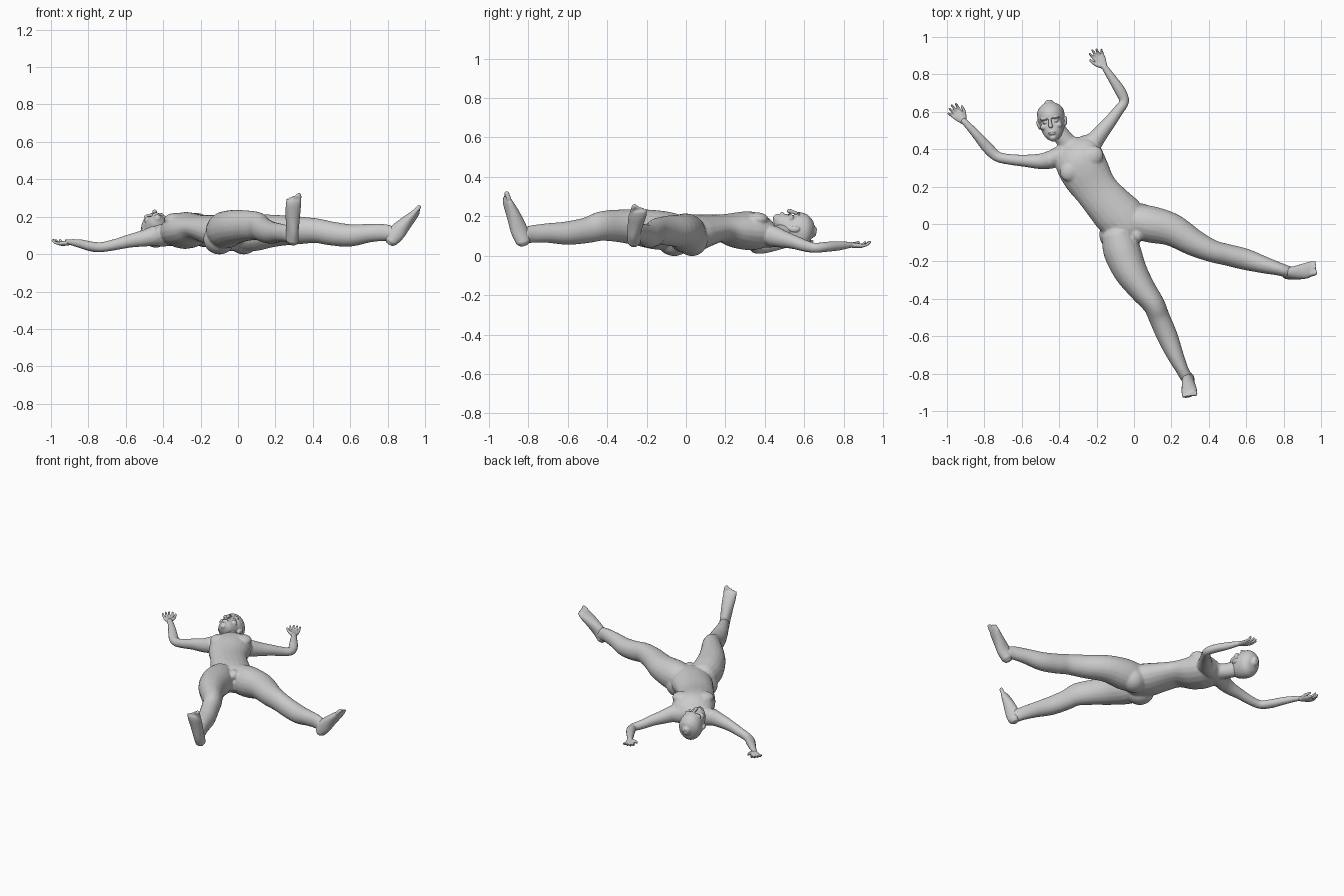
import bpy, bmesh
from math import sin, cos, pi, radians
from mathutils import Vector, Matrix

UP = Vector((0, 0, 1))


def catmull(a, b, c, d, t):
    return [0.5 * (2 * q + (r - p) * t + (2 * p - 5 * q + 4 * r - s) * t * t
                   + (3 * q - p - 3 * r + s) * t ** 3) for p, q, r, s in zip(a, b, c, d)]


def loft(bm, secs, side=None, sub=4, n=20):
    """Smooth closed tube through (x, y, z, half_width, half_height) ellipses."""
    pts = []
    for i in range(len(secs) - 1):
        quad = (secs[max(i - 1, 0)], secs[i], secs[i + 1], secs[min(i + 2, len(secs) - 1)])
        pts += [catmull(*quad, k / sub) for k in range(sub)]
    pts.append(list(secs[-1]))
    for end, nxt in ((0, 1), (-1, -2)):          # rounded ends
        p, q = Vector(pts[end][:3]), Vector(pts[nxt][:3])
        w, h = pts[end][3:]
        tip = p + (p - q).normalized() * min(w, h) * 0.6
        cap = [*tip, w * 0.55, h * 0.55]
        pts.insert(0, cap) if end == 0 else pts.append(cap)
    rings = []
    for i, p in enumerate(pts):
        t = (Vector(pts[min(i + 1, len(pts) - 1)][:3]) - Vector(pts[max(i - 1, 0)][:3])).normalized()
        s = Vector(side).normalized() if side else t.cross(UP).normalized()
        u = s.cross(t).normalized()
        rings.append([bm.verts.new(Vector(p[:3]) + s * p[3] * cos(2 * pi * k / n)
                                   + u * p[4] * sin(2 * pi * k / n)) for k in range(n)])
    for a, b in zip(rings, rings[1:]):
        for k in range(n):
            bm.faces.new((a[k], a[(k + 1) % n], b[(k + 1) % n], b[k]))
    bm.faces.new(rings[0])
    bm.faces.new(rings[-1])


def ball(bm, loc, radii, rot=0):
    m = Matrix.Translation(loc) @ Matrix.Rotation(radians(rot), 4, 'Z') @ Matrix.Diagonal((*radii, 1))
    bmesh.ops.create_uvsphere(bm, u_segments=20, v_segments=12, radius=1, matrix=m)


def finish(bm, name, matrix=None, voxel=0, smooth=0):
    bmesh.ops.recalc_face_normals(bm, faces=bm.faces)
    if matrix:
        bm.transform(matrix)
    for f in bm.faces:
        f.smooth = True
    me = bpy.data.meshes.new(name)
    bm.to_mesh(me)
    bm.free()
    ob = bpy.data.objects.new(name, me)
    bpy.context.collection.objects.link(ob)
    if voxel:
        r = ob.modifiers.new("blend", 'REMESH')
        r.mode, r.voxel_size, r.use_smooth_shade = 'VOXEL', voxel, True
        s = ob.modifiers.new("soften", 'SMOOTH')
        s.factor, s.iterations = 0.5, smooth


# Body: torso, shoulders, neck, limbs blended into one skin
body = bmesh.new()
ACROSS = (0.82, 0.57, 0)
loft(body, [(.02, -.065, .105, .06, .05), (-.015, -.03, .11, .11, .09), (-.075, .04, .115, .13, .095),
            (-.14, .11, .13, .122, .08), (-.2, .18, .14, .116, .07), (-.25, .26, .13, .13, .092),
            (-.29, .335, .125, .135, .098), (-.32, .385, .115, .12, .08), (-.34, .415, .11, .08, .055)], ACROSS)
loft(body, [(-.475, .33, .09, .04, .045), (-.41, .36, .1, .05, .06), (-.33, .395, .105, .05, .06),
            (-.26, .425, .1, .05, .06), (-.195, .45, .09, .04, .045)])
loft(body, [(-.31, .37, .11, .08, .06), (-.355, .43, .105, .053, .05), (-.4, .49, .11, .046, .05),
            (-.43, .53, .115, .048, .05)])
# chest muscles, buttocks, pubic mound
ball(body, (-.335, .285, .185), (.065, .055, .035), 35)
ball(body, (-.225, .36, .185), (.065, .055, .035), 35)
ball(body, (-.1, -.06, .08), (.085, .09, .082), 30)
ball(body, (.03, .03, .08), (.085, .08, .082), 30)
ball(body, (.012, -.06, .17), (.028, .04, .032), 35)
# legs
loft(body, [(-.01, .02, .11, .085, .09), (.08, .0, .115, .098, .1), (.2, -.03, .125, .088, .085),
            (.32, -.1, .127, .072, .075), (.42, -.145, .125, .06, .066), (.5, -.165, .11, .058, .064),
            (.6, -.19, .1, .057, .06), (.7, -.22, .112, .045, .05), (.79, -.245, .115, .034, .045),
            (.83, -.26, .1, .034, .042)])
loft(body, [(-.09, -.05, .125, .085, .09), (-.065, -.14, .13, .1, .1), (-.02, -.25, .145, .09, .092),
            (.045, -.35, .152, .073, .082), (.105, -.43, .15, .06, .075), (.135, -.5, .13, .057, .066),
            (.178, -.6, .115, .056, .06), (.22, -.7, .115, .045, .05), (.258, -.78, .11, .034, .045),
            (.28, -.82, .1, .034, .042)])
# arms
loft(body, [(-.44, .345, .1, .05, .055), (-.5, .335, .085, .042, .045), (-.58, .338, .07, .033, .036),
            (-.66, .345, .05, .029, .03), (-.73, .36, .037, .028, .027), (-.78, .405, .04, .031, .027),
            (-.84, .475, .055, .025, .024), (-.9, .54, .065, .018, .016), (-.915, .555, .063, .019, .014)])
loft(body, [(-.215, .44, .1, .05, .055), (-.175, .49, .085, .042, .045), (-.13, .545, .07, .035, .036),
            (-.085, .605, .05, .029, .03), (-.052, .655, .04, .026, .026), (-.073, .71, .045, .03, .026),
            (-.115, .775, .05, .024, .024), (-.155, .835, .055, .018, .016), (-.165, .85, .055, .019, .014)])
finish(body, "body", voxel=.007, smooth=6)


# Feet with five toes each
def foot(name, secs, medial):
    bm = bmesh.new()
    loft(bm, secs, medial)
    m = Vector(medial).normalized()
    p, q = Vector(secs[-1][:3]), Vector(secs[-2][:3])
    d = (p - q).normalized()
    for i in range(5):
        r = .0125 if i == 0 else .009 - .0006 * i
        a = p + m * (.031 - .0165 * i) - d * (.004 * i)
        b = a + d * (.036 - .003 * i)
        loft(bm, [(*a, r, r), (*a.lerp(b, .6), r, r), (*b, r * .9, r * .9)], medial, 3, 10)
    finish(bm, name, voxel=.004, smooth=3)


foot("left_foot", [(.82, -.262, .07, .034, .036), (.85, -.262, .115, .035, .046), (.893, -.255, .163, .042, .036),
                   (.933, -.246, .203, .047, .025), (.955, -.24, .228, .043, .017)], (-.25, -.97, 0))
foot("right_foot", [(.29, -.826, .07, .033, .038), (.29, -.845, .125, .033, .045), (.293, -.873, .2, .039, .036),
                    (.296, -.9, .262, .043, .025), (.297, -.909, .286, .04, .017)], (.93, .35, 0))


# Hands, palm up, thumb towards the head
def hand(name, wrist, angle, s):
    bm = bmesh.new()
    loft(bm, [(0, -.012, 0, .016, .013), (0, .015, -.002, .025, .013), (0, .04, -.004, .032, .012),
              (0, .056, -.003, .031, .009)])
    for i, length in enumerate((.05, .058, .054, .042)):
        x = s * (.024 - .016 * i)
        y = .052 - .003 * abs(i - 1)
        dx = x * .35
        loft(bm, [(x, y, -.003, .008, .008), (x + dx * .5, y + length * .5, .002, .0075, .0075),
                  (x + dx, y + length * .9, .016, .006, .006)], None, 3, 10)
    loft(bm, [(s * .015, .008, .002, .012, .012), (s * .037, .034, .008, .009, .009),
              (s * .047, .064, .014, .007, .007)], None, 3, 10)
    finish(bm, name, Matrix.Translation(wrist) @ Matrix.Rotation(radians(angle), 4, 'Z'), .0035, 2)


hand("right_hand", (-.912, .552, .06), 43, 1)
hand("left_hand", (-.162, .845, .054), 30, -1)

# Head in its own frame: x across, y to the crown, z out of the face
head = bmesh.new()
loft(head, [(0, -.097, .062, .022, .02), (0, -.08, .05, .042, .04), (0, -.052, .03, .057, .06),
            (0, -.02, .006, .066, .086), (0, .02, -.002, .073, .094), (0, .055, -.004, .07, .086),
            (0, .08, -.006, .052, .062), (0, .092, -.008, .03, .036)], (1, 0, 0), 5, 28)
loft(head, [(0, .012, .086, .008, .008), (0, -.012, .094, .009, .01), (0, -.03, .098, .013, .012)], (1, 0, 0), 4, 12)
ball(head, (0, -.062, .084), (.021, .005, .009))
ball(head, (0, -.07, .082), (.018, .005, .009))
ball(head, (0, -.09, .07), (.018, .012, .013))
for s in (-1, 1):
    ball(head, (s * .03, .016, .074), (.026, .007, .014), s * -6)      # brow
    ball(head, (s * .029, -.003, .069), (.014, .008, .01))             # eyelid
    ball(head, (s * .04, -.027, .056), (.02, .018, .02))               # cheek
    ball(head, (s * .073, -.012, -.002), (.009, .027, .016), s * -10)  # ear
finish(head, "head", Matrix.Translation((-.44, .552, .13)) @ Matrix.Rotation(radians(9), 4, 'Z')
       @ Matrix.Rotation(radians(-6), 4, 'Y'), .0035, 3)
